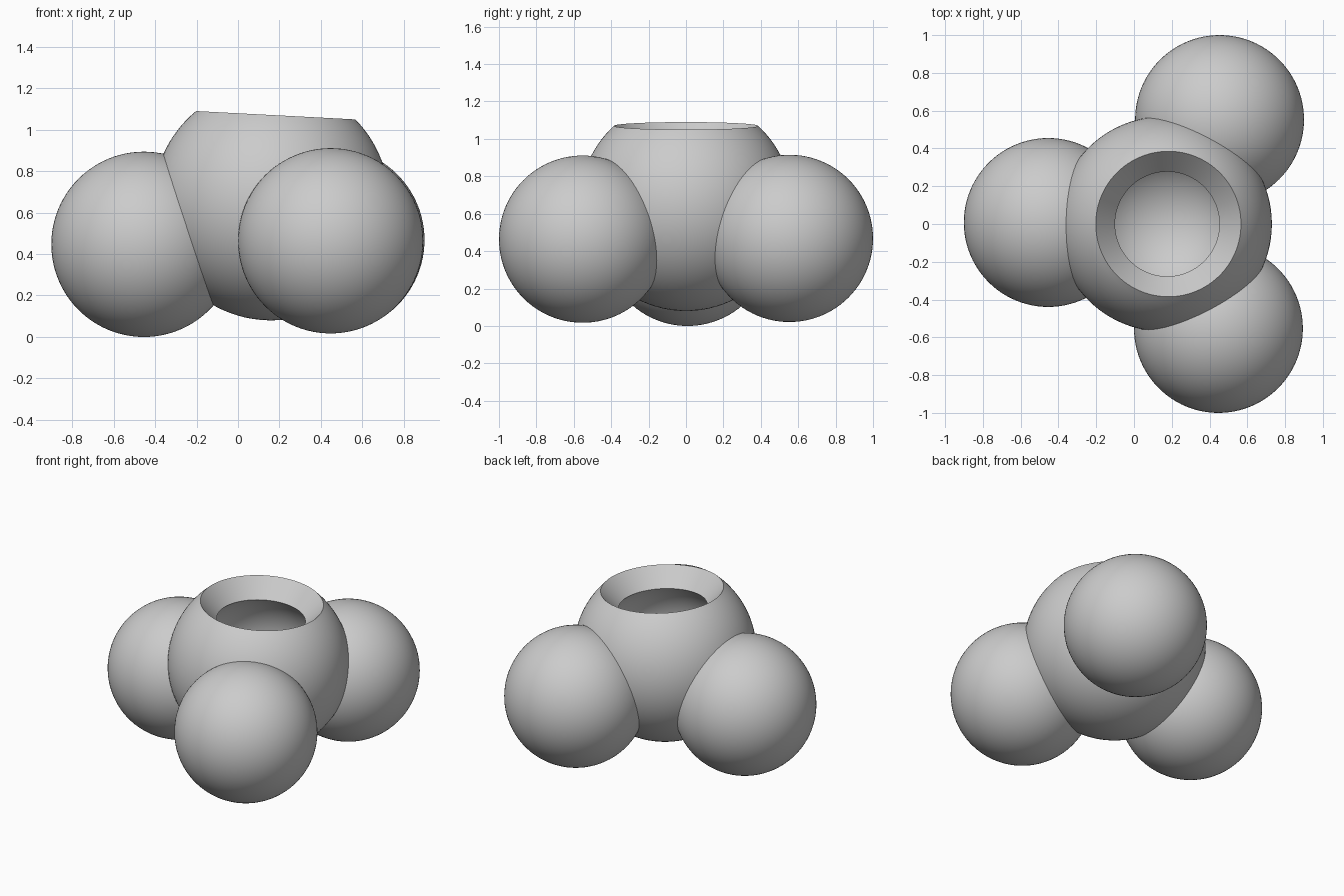
import bpy
import bmesh
import math
from mathutils import Matrix, Vector

if "Cube" in bpy.data.objects:
    bpy.data.objects.remove(bpy.data.objects["Cube"])

GREY = (0.6, 0.6, 0.6, 1.0)
mat = bpy.data.materials.new("plain grey")
mat.use_nodes = True
mat.diffuse_color = GREY
mat.node_tree.nodes["Principled BSDF"].inputs["Base Color"].default_value = GREY

CENTRE = Vector((0.16, 0, 0.65))
OUTER, INNER, CORE = 0.57, 0.41, 0.5
RIM, MOUTH = 0.385, 0.277
TILT = math.radians(3)


def select_only(obj):
    bpy.ops.object.select_all(action='DESELECT')
    obj.select_set(True)
    bpy.context.view_layer.objects.active = obj


def finish(obj):
    obj.data.materials.clear()
    obj.data.materials.append(mat)
    select_only(obj)
    bpy.ops.object.shade_smooth_by_angle(angle=math.radians(30))


def sphere(name, radius, location):
    bpy.ops.mesh.primitive_uv_sphere_add(segments=96, ring_count=48,
                                         radius=radius, location=location)
    obj = bpy.context.object
    obj.name = obj.data.name = name
    return obj


def arc(radius, end_radius, steps=40):
    """Profile from the lowest point of a sphere up to its opening."""
    end = math.pi - math.asin(end_radius / radius)
    return [(radius * math.sin(end * i / steps), -radius * math.cos(end * i / steps))
            for i in range(steps + 1)]


# Hollow bowl: outer wall, sloping lip and round cavity, turned about its axis
profile = arc(OUTER, RIM) + arc(INNER, MOUTH)[::-1]
bm = bmesh.new()
verts = [bm.verts.new((r, 0, z)) for r, z in profile]
edges = [bm.edges.new(pair) for pair in zip(verts, verts[1:])]
bmesh.ops.spin(bm, geom=verts + edges, cent=(0, 0, 0), axis=(0, 0, 1),
               angle=math.tau, steps=96)
bmesh.ops.remove_doubles(bm, verts=bm.verts, dist=0.0001)
bmesh.ops.recalc_face_normals(bm, faces=bm.faces)
bmesh.ops.transform(bm, verts=bm.verts,
                    matrix=Matrix.Translation(CENTRE) @ Matrix.Rotation(TILT, 4, 'Y'))
mesh = bpy.data.meshes.new("bowl")
bm.to_mesh(mesh)
bm.free()
bowl = bpy.data.objects.new("bowl", mesh)
bpy.context.collection.objects.link(bowl)
finish(bowl)

# Three ball feet, trimmed inside the bowl wall so the cavity stays clear
core = sphere("core_cutter", CORE, CENTRE)
core.hide_render = True
feet = {
    "right_foot": (-0.454, 0.008, 0.447),
    "front_left_foot": (0.447, -0.553, 0.464),
    "back_left_foot": (0.453, 0.553, 0.468),
}
for name, location in feet.items():
    foot = sphere(name, 0.447, location)
    trim = foot.modifiers.new("trim", 'BOOLEAN')
    trim.operation = 'DIFFERENCE'
    trim.solver = 'EXACT'
    trim.object = core
    select_only(foot)
    bpy.ops.object.modifier_apply(modifier=trim.name)
    finish(foot)
bpy.data.objects.remove(core)
